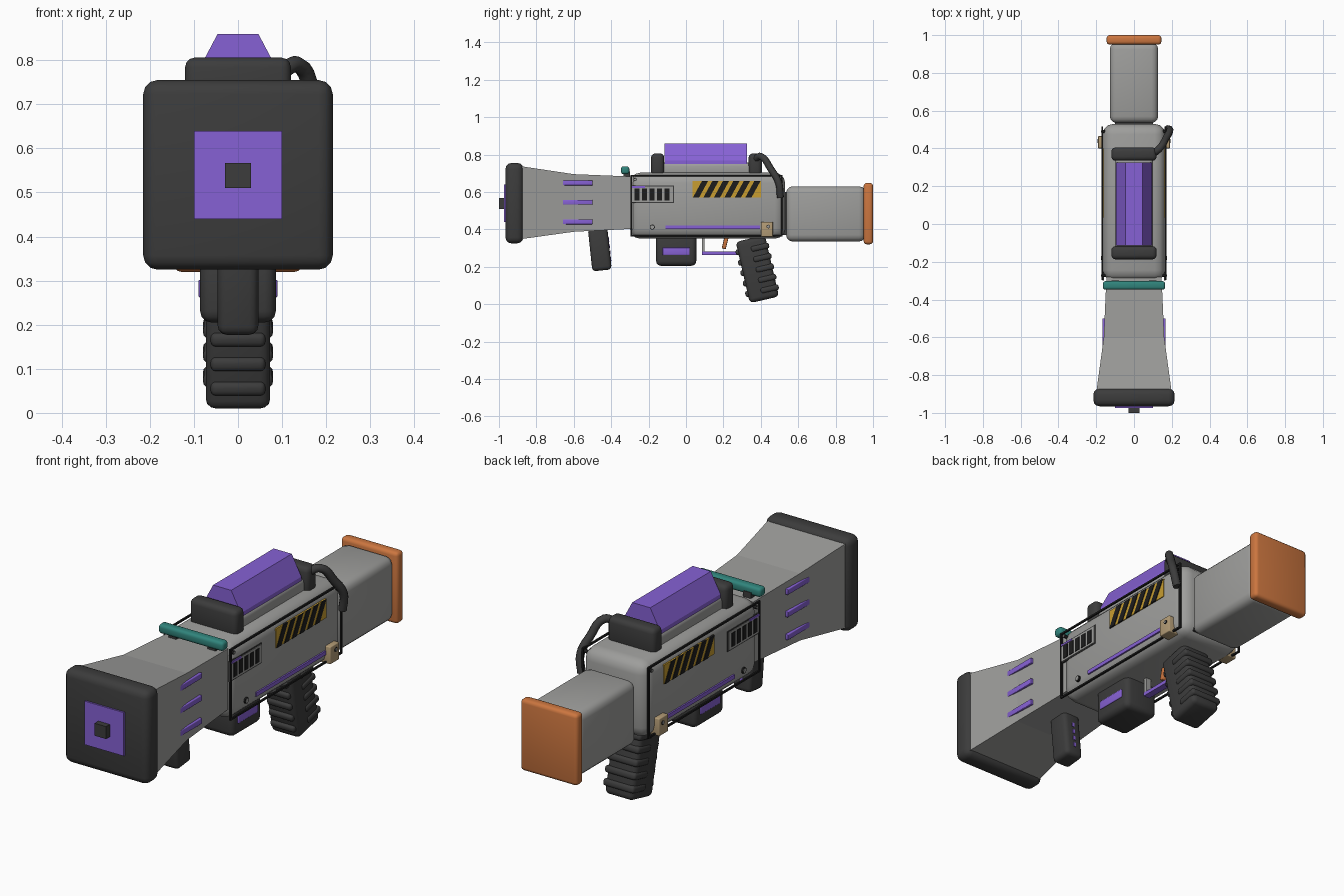
import bpy, bmesh, math
from mathutils import Matrix, Vector

cube = bpy.data.objects.get("Cube")
if cube:
    bpy.data.objects.remove(cube, do_unlink=True)


def material(name, r, g, b):
    m = bpy.data.materials.new(name)
    m.use_nodes = True
    m.diffuse_color = (r, g, b, 1)
    m.node_tree.nodes["Principled BSDF"].inputs["Base Color"].default_value = (r, g, b, 1)
    return m


GREY = material("body grey", .34, .34, .33)
DARK = material("dark rubber", .045, .045, .045)
BLACK = material("black trim", .012, .012, .012)
PURPLE = material("purple glow", .24, .12, .66)
ORANGE = material("orange", .6, .18, .05)
TEAL = material("teal", .03, .23, .2)
YELLOW = material("warning yellow", .58, .34, .03)
TAN = material("tan", .45, .33, .18)


def finish(name, bm, mat, smooth=True):
    bmesh.ops.recalc_face_normals(bm, faces=bm.faces)
    mesh = bpy.data.meshes.new(name)
    bm.to_mesh(mesh)
    bm.free()
    mesh.materials.append(mat)
    ob = bpy.data.objects.new(name, mesh)
    bpy.context.collection.objects.link(ob)
    if smooth:
        bpy.ops.object.select_all(action='DESELECT')
        ob.select_set(True)
        bpy.context.view_layer.objects.active = ob
        bpy.ops.object.shade_smooth_by_angle(angle=math.radians(40))
    return ob


def box(name, x, y, z, mat, bevel=0, frame=None):
    """Box from (low, high) ranges, optionally rounded and placed in a tilted frame."""
    bm = bmesh.new()
    size = [r[1] - r[0] for r in (x, y, z)]
    mid = Vector([(r[0] + r[1]) / 2 for r in (x, y, z)])
    bmesh.ops.create_cube(bm, size=1, matrix=Matrix.Translation(mid) @ Matrix.Diagonal((*size, 1)))
    if bevel:
        bmesh.ops.bevel(bm, geom=bm.edges[:], offset=bevel, segments=3, profile=.5, affect='EDGES')
    if frame:
        bm.transform(frame)
    return finish(name, bm, mat, bevel > 0)


def wide(w):
    return (-w, w)


def loft(name, rings, mat):
    """Skin matching rings of points and close both ends."""
    bm = bmesh.new()
    loops = [[bm.verts.new(p) for p in ring] for ring in rings]
    n = len(loops[0])
    for a, b in zip(loops, loops[1:]):
        for i in range(n):
            j = (i + 1) % n
            bm.faces.new((a[i], a[j], b[j], b[i]))
    bm.faces.new(loops[0])
    bm.faces.new(loops[-1])
    return finish(name, bm, mat, False)


def side_x(s, a, b):
    return tuple(sorted((s * a, s * b)))


# Muzzle pad with glowing square and sensor
box("muzzle_pad", wide(.215), (-.965, -.87), (.325, .755), DARK, .032)
box("muzzle_screen", wide(.1), (-.973, -.96), (.44, .64), PURPLE)
box("muzzle_sensor", wide(.029), (-1, -.96), (.51, .567), DARK)

# Flared barrel
sections = [(-.88, .198, .348, .737), (-.6, .16, .387, .695), (-.28, .146, .403, .682)]
loft("flared_barrel", [[(w, y, lo), (w, y, hi), (-w, y, hi), (-w, y, lo)]
                       for y, w, lo, hi in sections], GREY)

# Receiver, neck, stock and butt
box("receiver", wide(.165), (-.3, .53), (.35, .703), GREY, .055)
box("stock_neck", wide(.1), (.5, .57), (.37, .6), DARK)
box("stock", wide(.128), (.535, .96), (.335, .63), GREY, .035)
box("butt_plate", wide(.145), (.95, 1), (.32, .648), ORANGE, .016)

# Top rail, end brackets, energy cell and teal sight bar
box("top_rail", wide(.1), (-.15, .37), (.68, .757), GREY, .02)
for name, y in (("front_bracket", -.152), ("rear_bracket", .37)):
    box(name, wide(.12), (y - .035, y + .035), (.68, .806), DARK, .022)
half = [(.095, .745), (.095, .768), (.046, .86)]
outline = half + [(-x, z) for x, z in reversed(half)]
loft("energy_cell", [[(x, y, z) for x, z in outline] for y in (-.115, .325)], PURPLE)
box("sight_bar", wide(.165), (-.347, -.303), (.695, .737), TEAL, .013)
for s in (-1, 1):
    box("sight_foot", side_x(s, .08, .12), (-.335, -.3), (.665, .71), DARK)

# Hose on the left side
curve = bpy.data.curves.new("hose", 'CURVE')
curve.dimensions = '3D'
curve.bevel_depth = .019
curve.bevel_resolution = 2
curve.resolution_u = 5
curve.use_fill_caps = True
path = [(.1, .37, .775), (.135, .4, .79), (.17, .455, .72), (.19, .495, .65), (.178, .505, .57)]
spline = curve.splines.new('BEZIER')
spline.bezier_points.add(len(path) - 1)
for point, co in zip(spline.bezier_points, path):
    point.co = co
    point.handle_left_type = point.handle_right_type = 'AUTO'
curve.materials.append(DARK)
bpy.context.collection.objects.link(bpy.data.objects.new("hose", curve))

# Details on both sides
for s in (-1, 1):
    tag = "left_" if s > 0 else "right_"
    skin = side_x(s, .16, .169)
    raised = side_x(s, .16, .172)

    # Thin black frame around the side
    frame_x = side_x(s, .163, .171)
    for z in (.367, .686):
        box(tag + "frame_rail", frame_x, (-.297, .515), (z - .004, z + .004), BLACK)
    for y in (-.293, .511):
        box(tag + "frame_post", frame_x, (y - .004, y + .004), (.367, .686), BLACK)

    # Vent with dark slots
    box(tag + "vent_border", side_x(s, .16, .167), (-.298, -.064), (.54, .634), DARK)
    box(tag + "vent_plate", skin, (-.292, -.07), (.546, .628), GREY)
    for i in range(5):
        y = -.275 + i * .04
        box(tag + "vent_slot", raised, (y, y + .027), (.555, .618), BLACK)
    box(tag + "vent_light", raised, (-.29, -.22), (.622, .631), PURPLE)

    # Warning panel with slanted stripes
    box(tag + "warning_panel", skin, (.035, .4), (.57, .658), YELLOW)
    for i in range(6):
        y = .037 + i * .056
        shape = [(y, .57), (y + .033, .57), (y + .081, .658), (y + .048, .658)]
        if s < 0:
            shape = [(.435 - py, pz) for py, pz in shape]
        loft(tag + "warning_stripe", [[(x, py, pz) for py, pz in shape] for x in raised], BLACK)

    # Light strip, tan clasp and screws
    box(tag + "light_strip", raised, (-.11, .395), (.403, .421), PURPLE)
    box(tag + "clasp", side_x(s, .13, .19), (.4, .465), (.36, .44), TAN, .004)
    for y, z, r in ((-.18, .412, .014), (.44, .415, .01), (-.272, .667, .008), (.49, .667, .008)):
        for depth, scale, mat in ((.172, 1, BLACK), (.174, .7, GREY)):
            bm = bmesh.new()
            place = Matrix.Translation((s * (depth - .01), y, z)) @ Matrix.Rotation(math.pi / 2, 4, 'Y')
            if y == .44:
                place = Matrix.Translation((s * .02, 0, 0)) @ place
            bmesh.ops.create_cone(bm, cap_ends=True, segments=12, radius1=r * scale,
                                  radius2=r * scale, depth=.02, matrix=place)
            finish(tag + "screw", bm, mat)

    # Three lights on the barrel
    for z in (.44, .545, .648):
        box(tag + "barrel_light", side_x(s, .14, .168), (-.66, -.5), (z - .013, z + .013), PURPLE, .003)

    box(tag + "pod_light", side_x(s, .07, .09), (-.125, .02), (.262, .302), PURPLE, .004)

# Underside pod
box("underside_pod", wide(.086), (-.16, .055), (.205, .38), DARK, .026)

# Fore grip with small lights behind
fore = Matrix.Translation((-.46, .285, .285))
fore = Matrix.Translation((0, -.46, .285)) @ Matrix.Rotation(math.radians(6), 4, 'X')
box("fore_grip", wide(.046), wide(.052), (-.105, .125), DARK, .02, fore)
for i in range(4):
    z = -.06 + i * .035
    box("fore_grip_light", wide(.006), (.045, .055), (z, z + .02), PURPLE, 0, fore)

# Trigger and guard
box("guard_post", wide(.014), (.085, .1), (.265, .36), GREY)
box("guard_bar", wide(.016), (.085, .3), (.264, .281), PURPLE)
pull = Matrix.Translation((0, .21, .33)) @ Matrix.Rotation(math.radians(-14), 4, 'X')
box("trigger", wide(.015), wide(.011), (-.035, .04), ORANGE, .004, pull)

# Tilted rear grip with ribs
grip = Matrix.Translation((0, .382, .185)) @ Matrix.Rotation(math.radians(13), 4, 'X')
box("rear_grip", wide(.073), wide(.08), (-.166, .17), DARK, .022, grip)
for i in range(5):
    z = -.115 + i * .057
    box("front_rib", wide(.062), (-.093, -.06), (z - .016, z + .016), DARK, .012, grip)
    box("rear_rib", wide(.079), (-.01, .09), (z - .016, z + .016), DARK, .012, grip)
